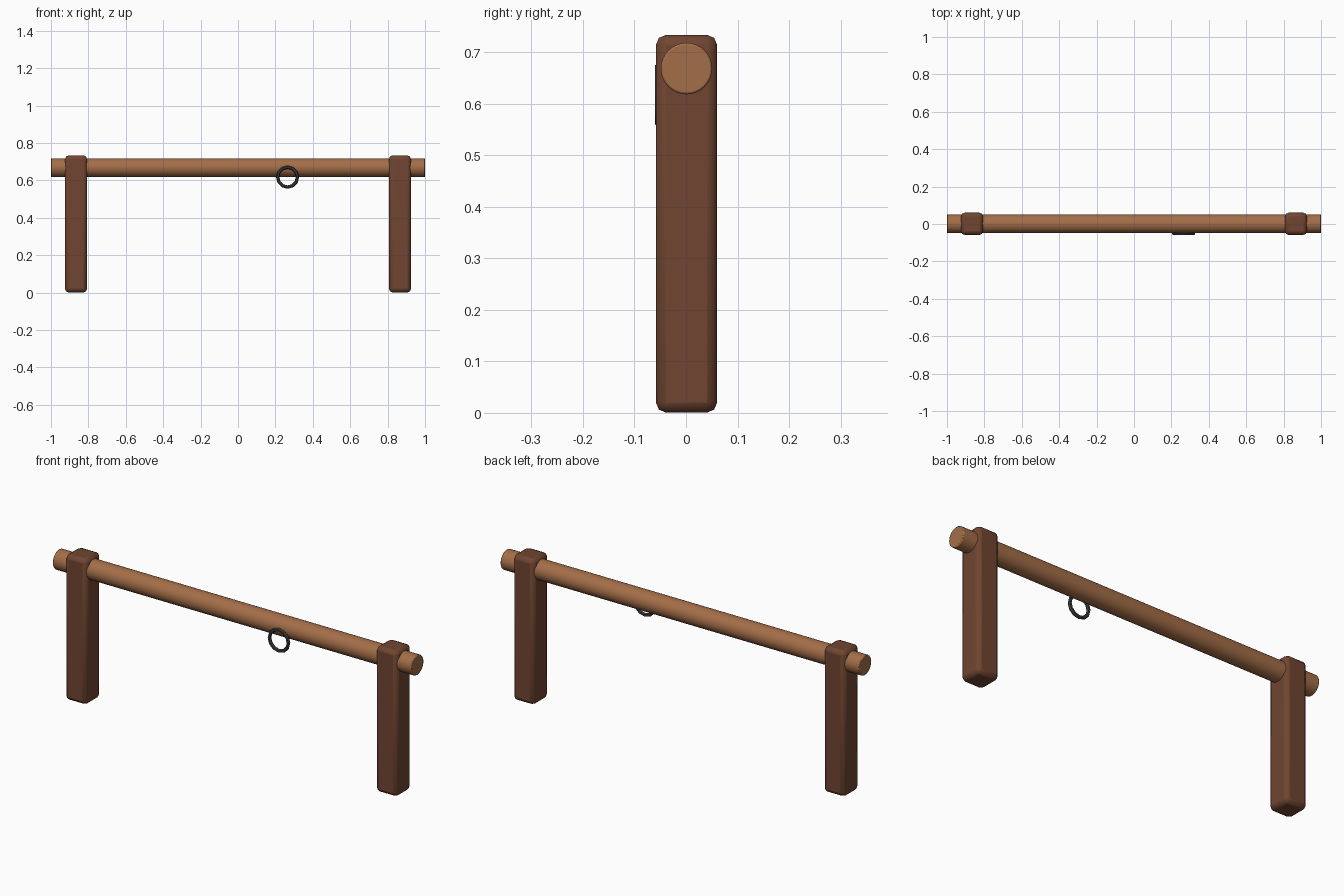
import bpy
from math import radians

cube = bpy.data.objects.get("Cube")
if cube:
    bpy.data.objects.remove(cube, do_unlink=True)


def material(name, r, g, b):
    mat = bpy.data.materials.new(name)
    mat.use_nodes = True
    mat.diffuse_color = (r, g, b, 1)
    bsdf = mat.node_tree.nodes["Principled BSDF"]
    bsdf.inputs["Base Color"].default_value = (r, g, b, 1)
    bsdf.inputs["Roughness"].default_value = 0.8
    return mat


def finish(name, mat, bevel=0, segments=2, smooth=35):
    """Name and colour the active object, round its edges and smooth it."""
    obj = bpy.context.object
    obj.name = name
    obj.data.materials.append(mat)
    if bevel:
        mod = obj.modifiers.new("rounded_edges", "BEVEL")
        mod.width = bevel
        mod.segments = segments
        mod.limit_method = "ANGLE"
        mod.angle_limit = radians(40)
    bpy.ops.object.shade_smooth_by_angle(angle=radians(smooth))
    return obj


dark_wood = material("dark_wood", 0.16, 0.06, 0.03)
light_wood = material("light_wood", 0.37, 0.155, 0.065)
iron = material("dark_iron", 0.045, 0.045, 0.052)

# Square posts
for side, name in ((1, "left_post"), (-1, "right_post")):
    bpy.ops.mesh.primitive_cube_add(size=1, location=(side * 0.866, 0.001, 0.367))
    bpy.context.object.scale = (0.118, 0.119, 0.733)
    bpy.ops.object.transform_apply(location=False, rotation=False, scale=True)
    finish(name, dark_wood, bevel=0.02, segments=2)

# Round rail through both posts
bpy.ops.mesh.primitive_cylinder_add(vertices=32, radius=0.05, depth=2,
                                    location=(0, 0.001, 0.668),
                                    rotation=(0, radians(90), 0))
finish("rail", light_wood, bevel=0.004, segments=2)

# Tether ring on the front of the rail
bpy.ops.mesh.primitive_torus_add(major_segments=12, minor_segments=6,
                                 major_radius=0.053, minor_radius=0.009,
                                 location=(0.265, -0.052, 0.617),
                                 rotation=(radians(90), 0, 0))
finish("tether_ring", iron, smooth=30)
